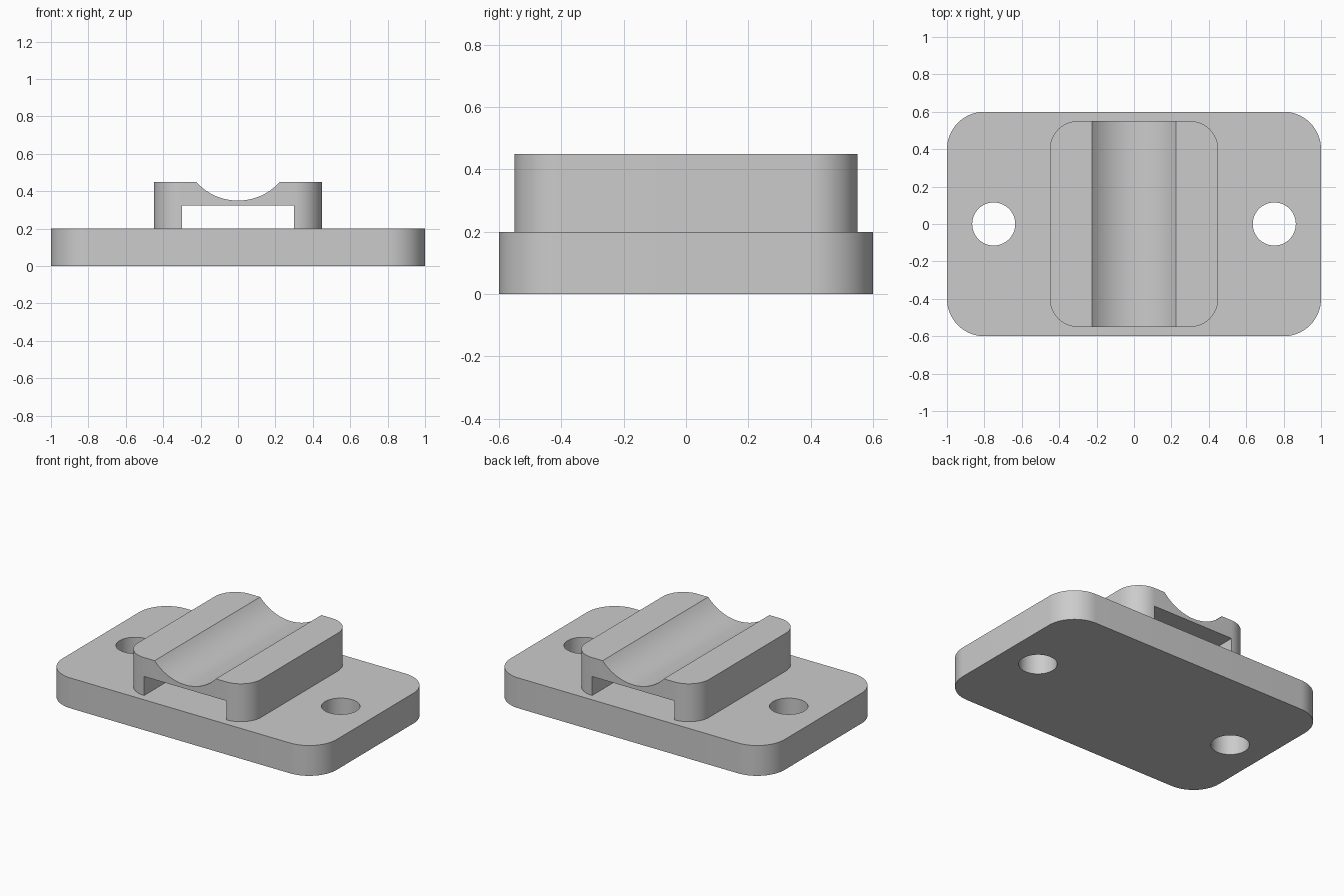
import bpy, math

if "Cube" in bpy.data.objects:
    bpy.data.objects.remove(bpy.data.objects["Cube"])

grey = bpy.data.materials.new("light_grey")
grey.diffuse_color = (0.6, 0.6, 0.6, 1)
grey.use_nodes = True
grey.node_tree.nodes["Principled BSDF"].inputs["Base Color"].default_value = grey.diffuse_color


def prism(name, outline, z0, z1):
    """Solid made by extruding an xy outline from z0 to z1."""
    n = len(outline)
    verts = [(x, y, z) for z in (z0, z1) for x, y in outline]
    faces = [list(range(n))[::-1], list(range(n, 2 * n))]
    faces += [(i, (i + 1) % n, n + (i + 1) % n, n + i) for i in range(n)]
    mesh = bpy.data.meshes.new(name)
    mesh.from_pydata(verts, [], faces)
    mesh.materials.append(grey)
    obj = bpy.data.objects.new(name, mesh)
    bpy.context.collection.objects.link(obj)
    return obj


def rounded_rect(hx, hy, r, steps=16):
    pts = []
    for k, (sx, sy) in enumerate([(1, 1), (-1, 1), (-1, -1), (1, -1)]):
        for i in range(steps + 1):
            a = math.pi / 2 * (k + i / steps)
            pts.append((sx * (hx - r) + r * math.cos(a),
                        sy * (hy - r) + r * math.sin(a)))
    return pts


def circle(cx, cy, r, n=64):
    return [(cx + r * math.cos(2 * math.pi * i / n),
             cy + r * math.sin(2 * math.pi * i / n)) for i in range(n)]


def combine(obj, other, operation):
    """Apply a boolean and remove the second solid."""
    mod = obj.modifiers.new("boolean", 'BOOLEAN')
    mod.operation, mod.solver, mod.object = operation, 'EXACT', other
    bpy.context.view_layer.objects.active = obj
    bpy.ops.object.modifier_apply(modifier=mod.name)
    bpy.data.objects.remove(other)


# Base plate with two screw holes
plate = prism("mounting_plate", rounded_rect(1.0, 0.6, 0.2), 0, 0.2)
for side in (-1, 1):
    combine(plate, prism("hole_cutter", circle(side * 0.75, 0, 0.115), -0.1, 0.3), 'DIFFERENCE')

# Saddle block with a strap slot below and a round groove on top
saddle = prism("saddle", rounded_rect(0.45, 0.55, 0.15), 0.1, 0.45)
slot = [(-0.3, -0.7), (0.3, -0.7), (0.3, 0.7), (-0.3, 0.7)]
combine(saddle, prism("slot_cutter", slot, 0.0, 0.325), 'DIFFERENCE')
groove = prism("groove_cutter", circle(0, 0, 0.3, 96), -0.7, 0.7)
groove.rotation_euler.x = math.pi / 2
groove.location.z = 0.65
bpy.context.view_layer.update()
combine(saddle, groove, 'DIFFERENCE')

# Join into one solid and smooth the curved walls
combine(plate, saddle, 'UNION')
plate.name = "saddle_mount"
bpy.ops.object.select_all(action='DESELECT')
plate.select_set(True)
bpy.context.view_layer.objects.active = plate
bpy.ops.object.shade_smooth_by_angle(angle=math.radians(30))
